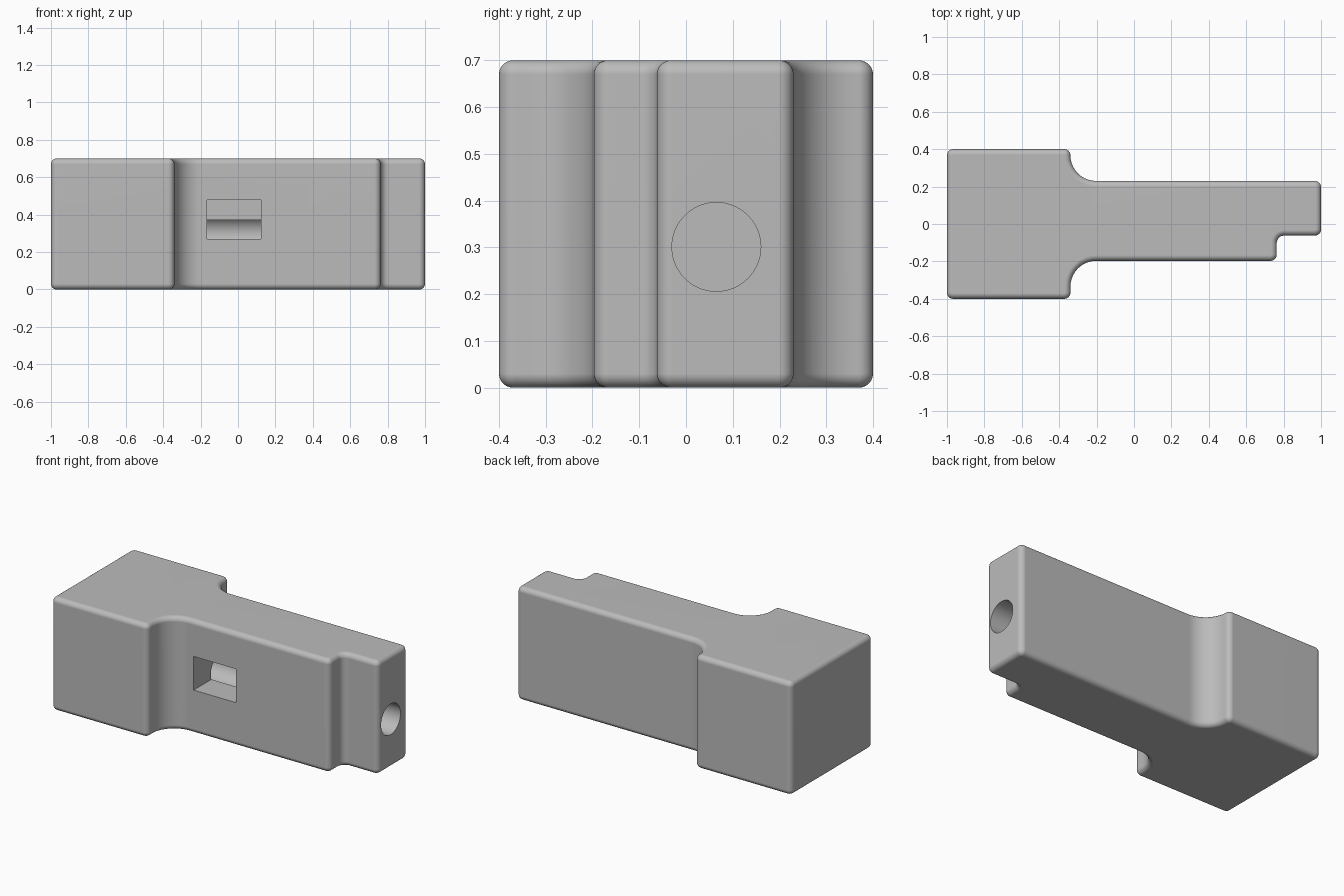
import bpy
import bmesh
import math
from mathutils import Vector, Matrix

cube = bpy.data.objects.get("Cube")
if cube:
    bpy.data.objects.remove(cube, do_unlink=True)

HEIGHT = 0.7
EDGE = 0.03          # rounding of the top and bottom rims
CORNER = 0.033       # rounding of the upright outer corners
COVE = 0.138         # large coves beside the wide end
ARC_STEPS = 10
RIM_STEPS = 6

grey = bpy.data.materials.new("plain_grey")
grey.use_nodes = True
grey.diffuse_color = (0.5, 0.5, 0.5, 1)
grey.node_tree.nodes["Principled BSDF"].inputs["Base Color"].default_value = grey.diffuse_color

# Plan outline, counter-clockwise: x, y, corner radius
OUTLINE = [
    (-1, -0.4, CORNER), (-0.34, -0.4, CORNER), (-0.34, -0.197, COVE),
    (0.763, -0.197, CORNER), (0.763, -0.062, 0.04), (1, -0.062, CORNER),
    (1, 0.23, CORNER), (-0.34, 0.23, COVE), (-0.34, 0.4, CORNER), (-1, 0.4, CORNER),
]


def rounded_outline(inset):
    """Plan outline with filleted corners, moved inwards by inset."""
    points = []
    count = len(OUTLINE)
    for i, (x, y, radius) in enumerate(OUTLINE):
        p = Vector((x, y))
        before = Vector(OUTLINE[i - 1][:2])
        after = Vector(OUTLINE[(i + 1) % count][:2])
        d_in = (p - before).normalized()
        d_out = (after - p).normalized()
        centre = p + radius * (d_out - d_in)
        convex = d_in.x * d_out.y - d_in.y * d_out.x > 0
        r = radius - inset if convex else radius + inset
        for k in range(ARC_STEPS + 1):
            t = math.pi / 2 * k / ARC_STEPS
            points.append(centre + r * (d_in * math.sin(t) - d_out * math.cos(t)))
    return points


def finish(name, bm):
    bmesh.ops.recalc_face_normals(bm, faces=bm.faces)
    mesh = bpy.data.meshes.new(name)
    bm.to_mesh(mesh)
    bm.free()
    mesh.materials.append(grey)
    obj = bpy.data.objects.new(name, mesh)
    bpy.context.collection.objects.link(obj)
    return obj


# Stepped body: stacked outlines with quarter-round rims
levels = []
for k in range(RIM_STEPS + 1):
    t = math.pi / 2 * k / RIM_STEPS
    levels.append((EDGE * (1 - math.sin(t)), EDGE * (1 - math.cos(t))))
levels += [(inset, HEIGHT - z) for inset, z in reversed(levels)]

bm = bmesh.new()
rings = [[bm.verts.new((p.x, p.y, z)) for p in rounded_outline(inset)] for inset, z in levels]
for low, high in zip(rings, rings[1:]):
    for i in range(len(low)):
        j = (i + 1) % len(low)
        bm.faces.new((low[i], low[j], high[j], high[i]))
bm.faces.new(rings[0])
bm.faces.new(rings[-1])
body = finish("stepped_body", bm)

# Round bore entering the narrow end
BORE_START, BORE_END = -0.4, 1.1
bm = bmesh.new()
bmesh.ops.create_cone(
    bm, cap_ends=True, segments=64, radius1=0.095, radius2=0.095, depth=BORE_END - BORE_START,
    matrix=Matrix.Translation(((BORE_START + BORE_END) / 2, 0.065, 0.301))
    @ Matrix.Rotation(math.pi / 2, 4, "Y"))
bore = finish("bore_cutter", bm)

# Rectangular window in the front that opens into the bore
bm = bmesh.new()
bmesh.ops.create_cube(
    bm, size=1,
    matrix=Matrix.Translation((-0.021, -0.15, 0.373)) @ Matrix.Diagonal((0.289, 0.3, 0.208, 1)))
window = finish("window_cutter", bm)

bpy.ops.object.select_all(action="DESELECT")
body.select_set(True)
bpy.context.view_layer.objects.active = body
for cutter in (bore, window):
    cutter.hide_render = True
    cut = body.modifiers.new(cutter.name, "BOOLEAN")
    cut.operation = "DIFFERENCE"
    cut.solver = "EXACT"
    cut.object = cutter
    bpy.ops.object.modifier_apply(modifier=cut.name)
    bpy.data.objects.remove(cutter, do_unlink=True)

# Soft rims, crisp cut edges, flat large faces
bpy.ops.object.shade_smooth_by_angle(angle=math.radians(30))
normals = body.modifiers.new("flat_face_normals", "WEIGHTED_NORMAL")
normals.keep_sharp = True
